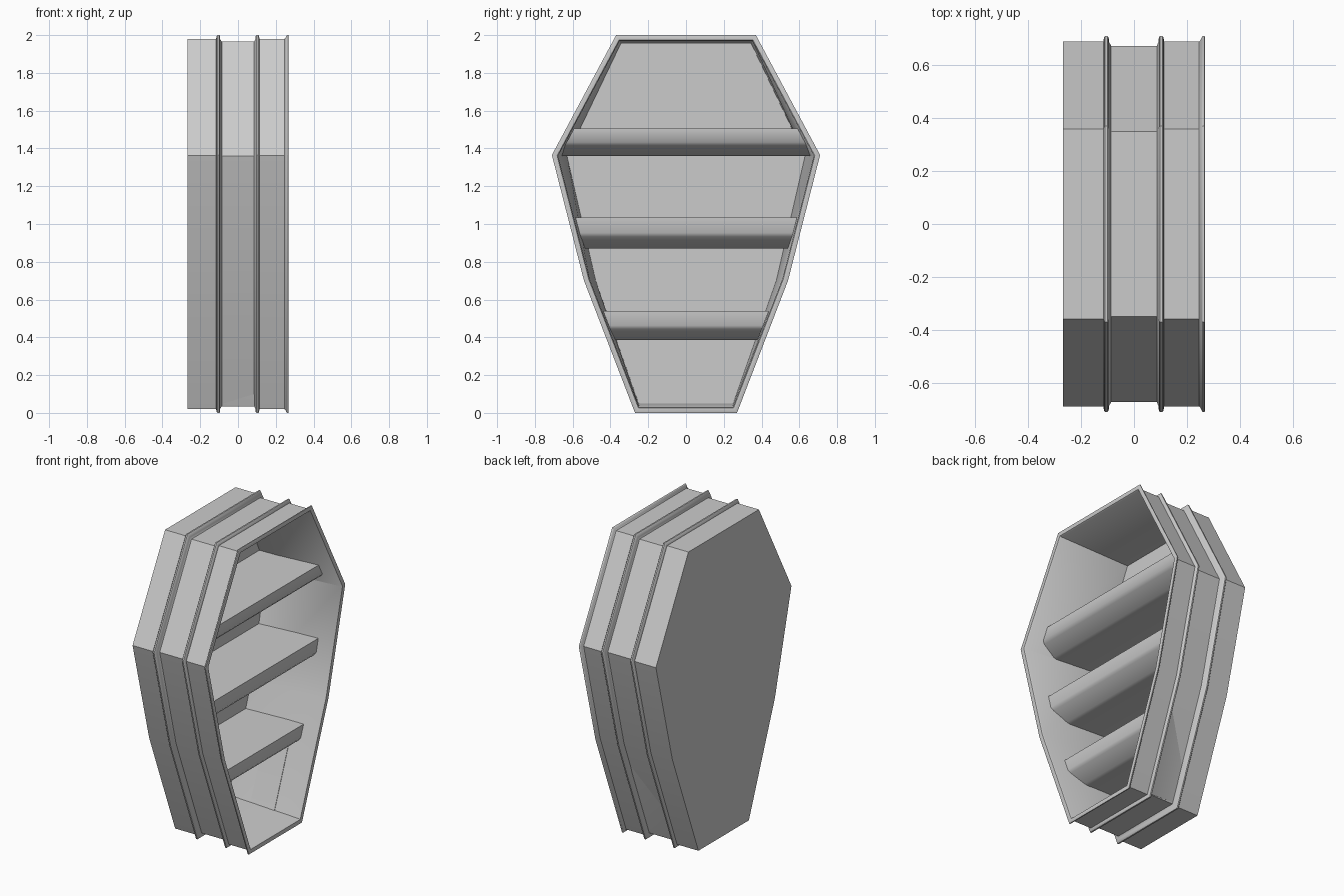
import bpy, bmesh, math
from mathutils import Vector

if "Cube" in bpy.data.objects:
    bpy.data.objects.remove(bpy.data.objects["Cube"])

# right half of the coffin outline (y, z), top to bottom
HALF = [(0.37, 2.0), (0.71, 1.365), (0.54, 0.70), (0.27, 0.0)]


def mirrored(half):
    return half + [(-y, z) for y, z in reversed(half)]


def inset(points, d):
    """Mitred inset of a clockwise convex outline."""
    pts = [Vector(p) for p in points]
    out = []
    for i, p in enumerate(pts):
        a = (p - pts[i - 1]).normalized()
        b = (pts[(i + 1) % len(pts)] - p).normalized()
        na, nb = Vector((a.y, -a.x)), Vector((b.y, -b.x))
        m = (na + nb) / (1 + na.dot(nb))
        out.append(tuple(p + m * d))
    return out


def make_object(name, loops, angle):
    """Skin consecutive loops of 3D points and cap both ends."""
    bm = bmesh.new()
    rings = [[bm.verts.new(p) for p in loop] for loop in loops]
    n = len(rings[0])
    for r, s in zip(rings, rings[1:]):
        for i in range(n):
            j = (i + 1) % n
            bm.faces.new((r[i], r[j], s[j], s[i]))
    bm.faces.new(rings[0])
    bm.faces.new(rings[-1])
    bmesh.ops.recalc_face_normals(bm, faces=bm.faces)
    mesh = bpy.data.meshes.new(name)
    bm.to_mesh(mesh)
    bm.free()
    obj = bpy.data.objects.new(name, mesh)
    bpy.context.collection.objects.link(obj)
    bpy.ops.object.select_all(action='DESELECT')
    obj.select_set(True)
    bpy.context.view_layer.objects.active = obj
    bpy.ops.object.shade_smooth_by_angle(angle=math.radians(angle))
    return obj


outline = mirrored(HALF)
# inset direction check: the inset outline must be narrower
sign = 1 if max(p[0] for p in inset(outline, 0.1)) < 0.71 else -1


def ring(x, d):
    return [(x, y, z) for y, z in inset(outline, sign * d)]


# coffin case: section from the back, over the ribs and rim, then inside
section = [(-0.268, 0.02), (-0.116, 0.02), (-0.113, 0.004), (-0.109, 0.0),
           (-0.100, 0.0), (-0.096, 0.004), (-0.094, 0.022), (-0.086, 0.035),
           (0.086, 0.035), (0.092, 0.022), (0.094, 0.004), (0.098, 0.0),
           (0.107, 0.0), (0.111, 0.004), (0.114, 0.02), (0.246, 0.02),
           (0.253, 0.012), (0.257, 0.002), (0.260, 0.0), (0.266, 0.0),
           (0.268, 0.004), (0.266, 0.026), (0.258, 0.031)]
loops = [ring(x, d) for x, d in section]
# inner walls taper to the back panel
panel = mirrored([(0.345, 1.955), (0.63, 1.36), (0.478, 0.70), (0.25, 0.05)])
loops.append([(-0.24, y, z) for y, z in panel])
make_object("coffin_case", loops, 40)

# shelves: flat top, front lip, sloped underside; ends buried in the walls
wall = inset(HALF[::1] + [(-y, z) for y, z in reversed(HALF)], sign * 0.037)[:4]


def half_width(z):
    for (y0, z0), (y1, z1) in zip(wall, wall[1:]):
        if z1 <= z <= z0:
            return y0 + (y1 - y0) * (z0 - z) / (z0 - z1)


for name, top, bottom in (("upper_shelf", 1.505, 1.36),
                          ("middle_shelf", 1.035, 0.87),
                          ("lower_shelf", 0.54, 0.385)):
    h = top - bottom
    prof = [(-0.25, top), (0.16, top), (0.16, top - 0.5 * h),
            (0.145, top - 0.62 * h), (0.06, bottom + 0.04 * h),
            (0.04, bottom), (-0.25, bottom)]
    make_object(name, [[(x, s * half_width(z), z) for x, z in prof]
                       for s in (-1, 1)], 60)
